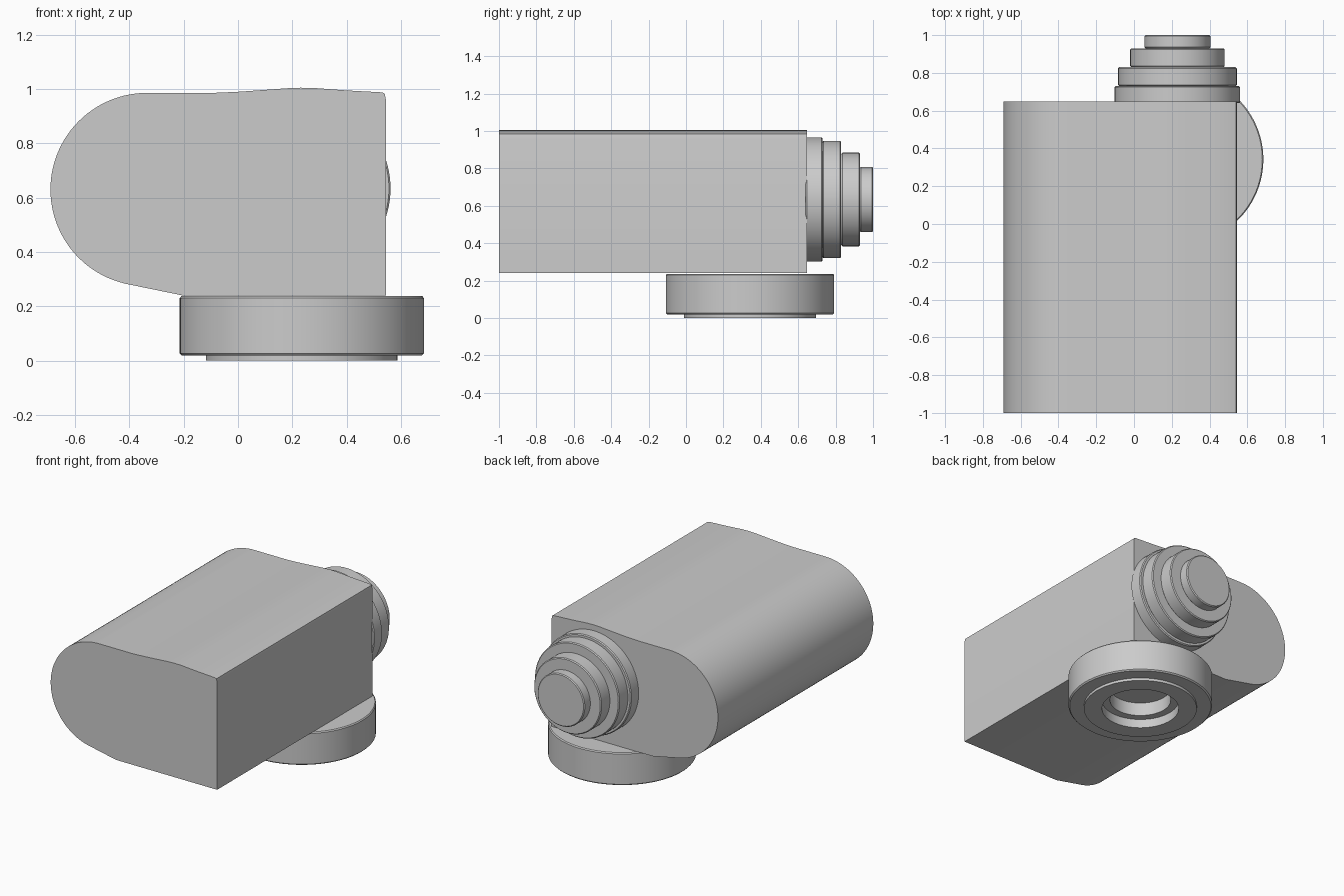
import bpy
import bmesh
import math
from mathutils import Matrix, Vector

if "Cube" in bpy.data.objects:
    bpy.data.objects.remove(bpy.data.objects["Cube"], do_unlink=True)

GREY = (0.6, 0.6, 0.6, 1.0)
grey = bpy.data.materials.new("light grey")
grey.use_nodes = True
grey.diffuse_color = GREY
grey.node_tree.nodes["Principled BSDF"].inputs["Base Color"].default_value = GREY


def finish(bm, name):
    """Turn a bmesh into a named grey object with sharp edges kept."""
    bmesh.ops.recalc_face_normals(bm, faces=bm.faces)
    mesh = bpy.data.meshes.new(name)
    bm.to_mesh(mesh)
    bm.free()
    mesh.materials.append(grey)
    obj = bpy.data.objects.new(name, mesh)
    bpy.context.collection.objects.link(obj)
    bpy.ops.object.select_all(action="DESELECT")
    obj.select_set(True)
    bpy.context.view_layer.objects.active = obj
    bpy.ops.object.shade_smooth_by_angle(angle=math.radians(25))
    return obj


def lathe(name, profile, matrix, sides=96):
    """Revolve (radius, height) points that begin and end on the axis."""
    bm = bmesh.new()
    verts = [bm.verts.new((r, 0, h)) for r, h in profile]
    edges = [bm.edges.new(pair) for pair in zip(verts, verts[1:])]
    bmesh.ops.spin(bm, geom=verts + edges, cent=(0, 0, 0), axis=(0, 0, 1),
                   angle=math.tau, steps=sides, use_duplicate=False)
    bmesh.ops.remove_doubles(bm, verts=bm.verts, dist=0.0005)
    bmesh.ops.transform(bm, matrix=matrix, verts=bm.verts)
    return finish(bm, name)


def arc(cx, cz, radius, start, end, steps):
    angles = [math.radians(start + (end - start) * i / steps) for i in range(steps + 1)]
    return [(cx + radius * math.cos(a), cz + radius * math.sin(a)) for a in angles]


# Body: round-sided section with a softly raised top, extruded front to back
section = [(0.545, 0.24), (-0.205, 0.24)]
section += arc(-0.335, 0.63, 0.356, 257, 90, 48)
section += [(-0.09, 0.986), (0.0, 0.99), (0.1, 0.997), (0.18, 1.003), (0.23, 1.005),
            (0.28, 1.004), (0.4, 0.995), (0.53, 0.988), (0.54, 0.984), (0.545, 0.96)]
bm = bmesh.new()
front = bm.faces.new([bm.verts.new((x, -1, z)) for x, z in section])
back = bmesh.ops.extrude_face_region(bm, geom=[front])["geom"]
bmesh.ops.translate(bm, vec=(0, 1.648, 0),
                    verts=[g for g in back if isinstance(g, bmesh.types.BMVert)])
finish(bm, "body")

# Stepped lens barrel on the back, pointing along +y
steps = [(0.332, 0.73), (0.314, 0.83), (0.25, 0.93), (0.175, 1.0)]
c = 0.006
barrel = [(0, 0.64)]
base = 0.64
for radius, end in steps:
    barrel += [(radius - c, base), (radius, base + c), (radius, end - c), (radius - c, end)]
    base = end
barrel.append((0, base))
lathe("lens_barrel", barrel,
      Matrix.Translation(Vector((0.23, 0, 0.634))) @ Matrix.Rotation(-math.pi / 2, 4, "X"))

# Round mount below, with a thin foot ring and a stepped socket
mount = [(0, 0.15), (0.19, 0.15), (0.19, 0.06), (0.24, 0.06), (0.24, 0), (0.353, 0),
         (0.353, 0.018), (0.442, 0.018), (0.45, 0.026), (0.45, 0.23), (0.444, 0.237), (0, 0.237)]
lathe("round_mount", mount, Matrix.Translation(Vector((0.235, 0.342, 0))))
